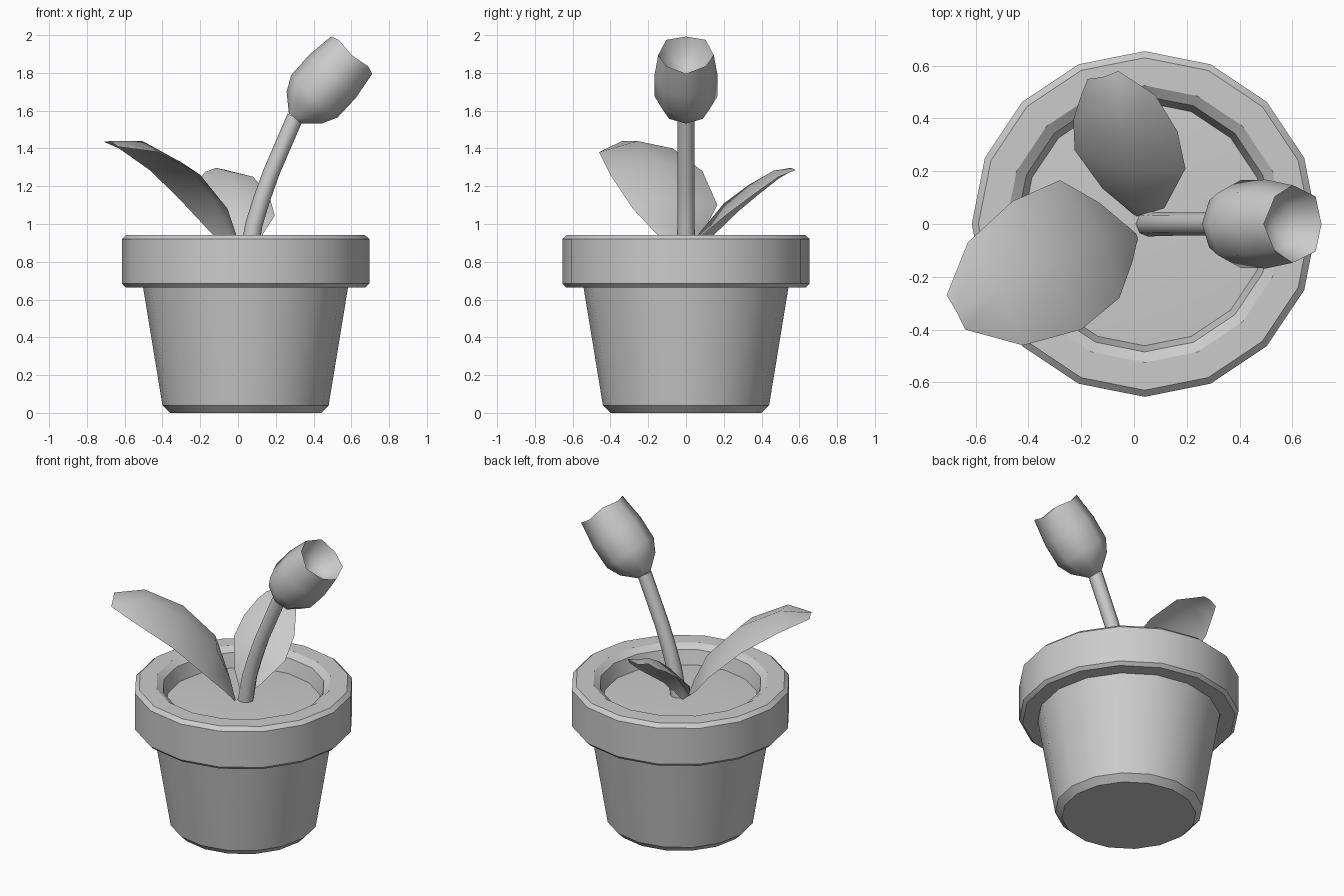
import bpy
from math import cos, sin, pi, radians
from mathutils import Vector

if "Cube" in bpy.data.objects:
    bpy.data.objects.remove(bpy.data.objects["Cube"])


def make(name, verts, faces, angle=40):
    me = bpy.data.meshes.new(name)
    me.from_pydata([tuple(v) for v in verts], [], faces)
    ob = bpy.data.objects.new(name, me)
    bpy.context.collection.objects.link(ob)
    bpy.ops.object.select_all(action='DESELECT')
    ob.select_set(True)
    bpy.context.view_layer.objects.active = ob
    bpy.ops.object.shade_smooth_by_angle(angle=radians(angle))
    return ob


def rings(name, sections, n, cap_start=False, cap_end=False, wave=0, wave_ring=-1, angle=40):
    """Skin rings given as (centre, axis, radius); wave raises odd points of one ring."""
    verts, faces = [], []
    for i, (c, axis, r) in enumerate(sections):
        axis = Vector(axis).normalized()
        side = Vector((0, 1, 0))
        u = side.cross(axis)
        for k in range(n):
            a = 2 * pi * k / n
            p = Vector(c) + r * (u * cos(a) + side * sin(a))
            if i == wave_ring and k % 2:
                p += axis * wave
            verts.append(p)
    for i in range(len(sections) - 1):
        for k in range(n):
            j = (k + 1) % n
            faces.append((i * n + k, i * n + j, (i + 1) * n + j, (i + 1) * n + k))
    if cap_start:
        faces.append(tuple(reversed(range(n))))
    if cap_end:
        m = (len(sections) - 1) * n
        faces.append(tuple(range(m, m + n)))
    return make(name, verts, faces, angle)


def leaf(name, rows, bulge):
    """Sheet between two edge lines, arched upwards along the midrib."""
    rows = [(Vector(l), Vector(r)) for l, r in rows]
    mids = [(l + r) / 2 for l, r in rows]
    verts, faces = [], []
    for i, (l, r) in enumerate(rows):
        along = mids[min(i + 1, len(rows) - 1)] - mids[max(i - 1, 0)]
        normal = (r - l).cross(along).normalized()
        if normal.z < 0:
            normal.negate()
        verts += [l, mids[i] + normal * bulge * (r - l).length, r]
    for i in range(len(rows) - 1):
        for k in range(2):
            a = i * 3 + k
            faces.append((a, a + 1, a + 4, a + 3))
    return make(name, verts, faces, 80)


# Pot: 16-sided wall, overhanging rim and inner lip
UP = (0, 0, 1)
profile = [(0.40, 0), (0.44, 0.04), (0.545, 0.68), (0.545, 0.665), (0.635, 0.665),
           (0.655, 0.685), (0.655, 0.92), (0.63, 0.943), (0.525, 0.943),
           (0.485, 0.915), (0.46, 0.82)]
rings("pot", [((0.04, 0, z), UP, r) for r, z in profile], 16, cap_start=True, angle=30)

# Soil disc
rings("soil", [((0.04, 0, 0.825), UP, 0.465), ((0.04, 0, 0.835), UP, 0.30)], 16, cap_end=True)

# Bent stem
path = [(0.053, 0.82), (0.085, 1.0), (0.125, 1.13), (0.175, 1.27), (0.302, 1.565)]
tilts = [(0.15, 1), (0.25, 1), (0.32, 1), (0.4, 1), (0.5, 1)]
rings("stem", [((x, 0, z), (tx, 0, tz), r) for (x, z), (tx, tz), r in
               zip(path, tilts, (0.048, 0.046, 0.045, 0.044, 0.044))], 8, angle=80)

# Tulip cup with a shallow hollow in the mouth
AXIS = Vector((0.67, 0, 0.742))
BASE = Vector((0.30, 0, 1.560))
cup = [(0, 0.042), (0.075, 0.125), (0.155, 0.166), (0.30, 0.168), (0.45, 0.147),
       (0.36, 0.10), (0.33, 0.02)]
rings("flower", [(BASE + AXIS * s, AXIS, r) for s, r in cup], 8, cap_end=True,
      wave=0.015, wave_ring=4, angle=80)

# Large front-left leaf
leaf("left_leaf", [
    ((0.0, -0.03, 0.83), (0.015, -0.05, 0.83)),
    ((-0.13, 0.08, 0.94), (-0.005, -0.14, 0.93)),
    ((-0.28, 0.166, 1.10), (-0.055, -0.28, 1.08)),
    ((-0.46, 0.087, 1.28), (-0.20, -0.40, 1.26)),
    ((-0.63, -0.07, 1.40), (-0.42, -0.46, 1.38)),
    ((-0.71, -0.27, 1.435), (-0.64, -0.40, 1.41)),
], 0.12)

# Smaller back leaf
leaf("back_leaf", [
    ((0.0, 0.035, 0.83), (0.02, 0.03, 0.83)),
    ((-0.12, 0.135, 0.93), (0.115, 0.06, 0.92)),
    ((-0.225, 0.28, 1.07), (0.195, 0.21, 1.045)),
    ((-0.23, 0.395, 1.165), (0.165, 0.35, 1.15)),
    ((-0.20, 0.49, 1.24), (0.08, 0.49, 1.25)),
    ((-0.175, 0.55, 1.275), (-0.06, 0.58, 1.285)),
], 0.16)
